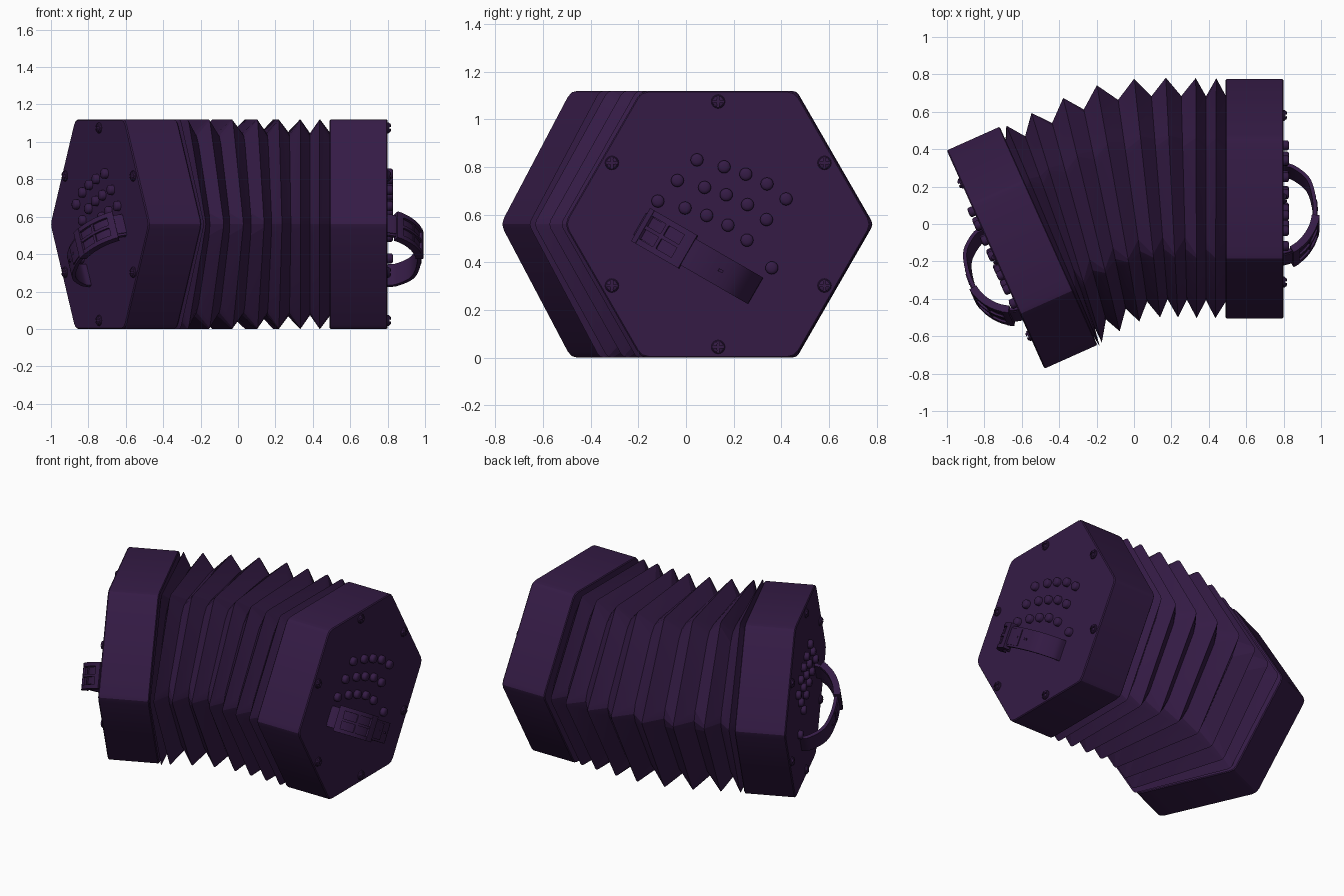
import bpy, bmesh, math
from mathutils import Matrix, Vector

if "Cube" in bpy.data.objects:
    bpy.data.objects.remove(bpy.data.objects["Cube"])

mat = bpy.data.materials.new("dark_purple")
mat.diffuse_color = (0.035, 0.011, 0.06, 1)
mat.use_nodes = True
mat.node_tree.nodes["Principled BSDF"].inputs["Base Color"].default_value = mat.diffuse_color
R = 0.6466                                   # hexagon corner radius


def add_loft(bm, rings):
    """Skin a list of closed rings and cap both ends."""
    vs = [[bm.verts.new(p) for p in r] for r in rings]
    n = len(vs[0])
    for a, b in zip(vs, vs[1:]):
        for i in range(n):
            bm.faces.new((a[i], a[(i + 1) % n], b[(i + 1) % n], b[i]))
    bm.faces.new(vs[0])
    bm.faces.new(vs[-1])


def make(name, lofts, matrix=Matrix(), smooth=30):
    bm = bmesh.new()
    for rings in lofts:
        add_loft(bm, rings)
    bm.transform(matrix)
    bmesh.ops.recalc_face_normals(bm, faces=bm.faces[:])
    me = bpy.data.meshes.new(name)
    bm.to_mesh(me)
    bm.free()
    me.materials.append(mat)
    ob = bpy.data.objects.new(name, me)
    bpy.context.collection.objects.link(ob)
    bpy.ops.object.select_all(action='DESELECT')
    ob.select_set(True)
    bpy.context.view_layer.objects.active = ob
    bpy.ops.object.shade_smooth_by_angle(angle=math.radians(smooth))
    return ob


def hexagon(r, cut):
    """Hexagon with softly rounded corners, as (y, z) points."""
    cs = [Vector((r * math.cos(i * math.pi / 3), r * math.sin(i * math.pi / 3))) for i in range(6)]
    pts = []
    for i, c in enumerate(cs):
        a = c + (cs[i - 1] - c).normalized() * cut
        b = c + (cs[(i + 1) % 6] - c).normalized() * cut
        pts += [a, (a + b + 2 * c) / 4, b]
    return pts


def lathe(y, z, profile, n=16):
    """Round part standing on the end plate; profile is (x, radius)."""
    return [[(x, y + r * math.cos(2 * math.pi * i / n), z + r * math.sin(2 * math.pi * i / n))
             for i in range(n)] for x, r in profile]


def screw(y, z):
    parts = [lathe(y, z, [(-.01, .029), (.005, .029), (.009, .026)])]
    # four raised quarters leave a cross slot
    for q in range(4):
        a0 = q * math.pi / 2
        rings = []
        for x, r in ((.005, .025), (.014, .023), (.018, .016)):
            pts = [(.005, .005)] + [(r * math.cos(a), r * math.sin(a))
                                    for a in (.22, .5, .785, 1.07, 1.35)]
            rings.append([(x, y + u * math.cos(a0) - v * math.sin(a0),
                           z + u * math.sin(a0) + v * math.cos(a0)) for u, v in pts])
        parts.append(rings)
    return parts


def smooth_path(ctrl, steps=6):
    p = [Vector(c) for c in ctrl]
    p = [2 * p[0] - p[1]] + p + [2 * p[-1] - p[-2]]
    out = []
    for i in range(1, len(p) - 2):
        a, b, c, d = p[i - 1:i + 3]
        for k in range(steps):
            t = k / steps
            out.append(.5 * (2 * b + (c - a) * t + (2 * a - 5 * b + 4 * c - d) * t * t
                             + (3 * b - a - 3 * c + d) * t ** 3))
    return out + [p[-2]]


ALONG, ACROSS = Vector((.866, -.5)), Vector((.5, .866))
STRAP_MID = Vector((-.085, -.14))


def sweep(path, w0, w1, lo, hi):
    """Band following the strap arch, from width w0 to w1 and height lo to hi."""
    rings = []
    for i, p in enumerate(path):
        t = (path[min(i + 1, len(path) - 1)] - path[max(i - 1, 0)]).normalized()
        nrm = Vector((t.y, -t.x))
        ring = []
        for w, o in ((w0, lo), (w1, lo), (w1, hi), (w0, hi)):
            q = p + nrm * o
            yz = STRAP_MID + ALONG * q.x + ACROSS * w
            ring.append((q.y, yz.x, yz.y))
        rings.append(ring)
    return rings


arch = smooth_path([(.272, -.005), (.262, .05), (.19, .13), (.08, .163), (-.03, .168),
                    (-.12, .15), (-.2, .105), (-.25, .05), (-.27, -.005)])
arch.reverse()                               # runs with increasing s, outside is up
arch = [Vector(p) for p in arch]
UP = -1                                      # outward side of the swept normal


def band(path, w0, w1, lo, hi):
    return sweep(path, w0, w1, UP * lo, UP * hi)


buckle_path = [p for p in arch if p.x < -.04 and p.y > .04]

# button layout: three slanted rows of five and one thumb button
row = [(-.089, .27), (.025, .241), (.116, .21), (.205, .169), (.285, .106)]
buttons = [(y - .082 * k, z - .0865 * k) for k in range(3) for y, z in row] + [(.225, -.183)]


def end_box(side, m):
    # hexagonal wooden end
    h = hexagon(R, .03)
    hi = hexagon(R - .006, .03)
    make(side + "_end_box", [[[(x, y, z) for y, z in prof] for x, prof in
                              ((-.31, hi), (-.305, h), (-.006, h), (0, hi))]], m)
    # buttons
    make(side + "_buttons", [lathe(y, z, [(-.01, .027), (.02, .027), (.026, .023), (.03, .012)])
                             for y, z in buttons], m, 50)
    # screws
    make(side + "_screws", [s for k in range(6) for s in
                            screw(.515 * math.cos(math.radians(30 + 60 * k)),
                                  .515 * math.sin(math.radians(30 + 60 * k)))], m)
    # hand strap with a thin second layer
    make(side + "_hand_strap", [band(arch, -.064, .064, -.012, .008),
                                band(arch[:30], -.052, .052, .004, .013)], m)
    # buckle frame, cross bars, keeper loop and prong
    b = buckle_path
    n = len(b)
    make(side + "_buckle", [band(b, -.08, -.055, -.016, .024), band(b, .055, .08, -.016, .024),
                            band(b[:4], -.08, .08, .005, .026), band(b[-4:], -.08, .08, .005, .026),
                            band(b[n // 2:n // 2 + 2], -.08, .08, .004, .02),
                            band(b[2:], -.008, .008, .012, .024)], m)
    # holes shown as small studs along the strap
    later = [p for p in arch if p.x > 0]
    make(side + "_strap_studs", [band(later[i:i + 2], -.006, .006, .005, .015) for i in (1, 5)], m)


end_box("right", Matrix.Translation((.80, .135, .56)))
end_box("left", Matrix.Translation((-.74, -.19, .56)) @ Matrix.Rotation(math.radians(24.1), 4, 'Z')
        @ Matrix.Scale(-1, 4, (1, 0, 0)))

# bellows: back and front end (x, y) of every fold crest
crests = [(.44, .775, .435, -.50), (.33, .777, .335, -.50), (.17, .783, .235, -.50),
          (0, .783, .14, -.505), (-.2, .75, .03, -.53), (-.38, .68, -.075, -.58),
          (-.55, .6, -.17, -.64), (-.68, .52, -.185, -.65)]


def fold(e, r, cut):
    a, b = Vector(e[:2]), Vector(e[2:])
    c, v = (a + b) / 2, (a - b).normalized()
    return [(c.x + v.x * y, c.y + v.y * y, .56 + z) for y, z in hexagon(r, cut)]


ends = [(.492, .77, .492, -.50)] + crests + [(-.725, .515, -.2, -.65)]
rings = [fold(ends[0], .565, .07)]
for i, e in enumerate(crests):
    rings.append(fold(e, R, .02))
    if i < len(crests) - 1:
        mid = [(p + q) / 2 for p, q in zip(e, crests[i + 1])]
        rings.append(fold(mid, .562, .07))
rings.append(fold(ends[-1], .565, .07))
make("bellows", [rings], smooth=12)
